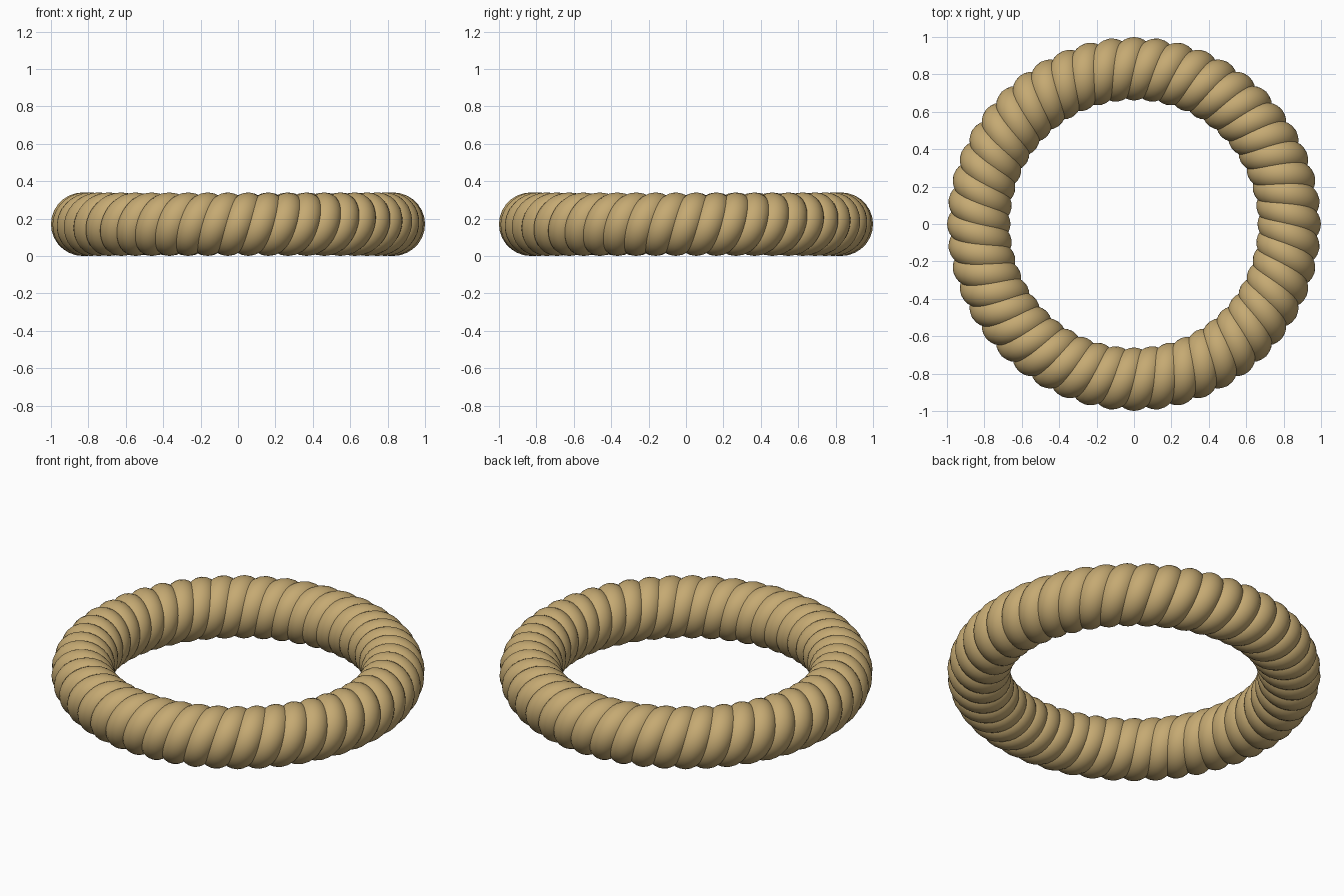
import bpy
import bmesh
from math import sin, cos, pi, tau
from mathutils import Vector

cube = bpy.data.objects.get("Cube")
if cube:
    bpy.data.objects.remove(cube, do_unlink=True)

RING = 0.83        # radius of the ring's centre line
COIL = 0.085       # distance of each strand from that line
STRAND = 0.085     # radius of a strand
TURNS = 24         # twists around the whole ring
STRANDS = 2
STEPS, SIDES = TURNS * 28, 20

straw = bpy.data.materials.new("straw")
straw.use_nodes = True
colour = (0.56, 0.40, 0.17, 1)
straw.diffuse_color = colour
straw.node_tree.nodes["Principled BSDF"].inputs["Base Color"].default_value = colour


def path(t, phase):
    """Point on a helix wound around the ring, t from 0 to 1."""
    a, b = tau * t, tau * TURNS * t + phase
    reach = RING + COIL * cos(b)
    return Vector((reach * cos(a), reach * sin(a), COIL + STRAND + COIL * sin(b)))


def make_strand(name, phase):
    bm = bmesh.new()
    rings = []
    for i in range(STEPS):
        t = i / STEPS
        p = path(t, phase)
        tangent = (path(t + 1e-4, phase) - path(t - 1e-4, phase)).normalized()
        core = Vector((RING * cos(tau * t), RING * sin(tau * t), COIL + STRAND))
        out = p - core
        out = (out - tangent * out.dot(tangent)).normalized()
        side = tangent.cross(out)
        rings.append([bm.verts.new(p + STRAND * (out * cos(tau * j / SIDES) + side * sin(tau * j / SIDES)))
                      for j in range(SIDES)])
    for i in range(STEPS):
        r, s = rings[i], rings[(i + 1) % STEPS]
        for j in range(SIDES):
            k = (j + 1) % SIDES
            bm.faces.new((r[j], r[k], s[k], s[j])).smooth = True
    bmesh.ops.recalc_face_normals(bm, faces=bm.faces)
    mesh = bpy.data.meshes.new(name)
    bm.to_mesh(mesh)
    bm.free()
    mesh.materials.append(straw)
    bpy.context.collection.objects.link(bpy.data.objects.new(name, mesh))


# Twisted rope strands closed into a ring
for n in range(STRANDS):
    make_strand(f"rope_strand_{n + 1}", tau * n / STRANDS)
